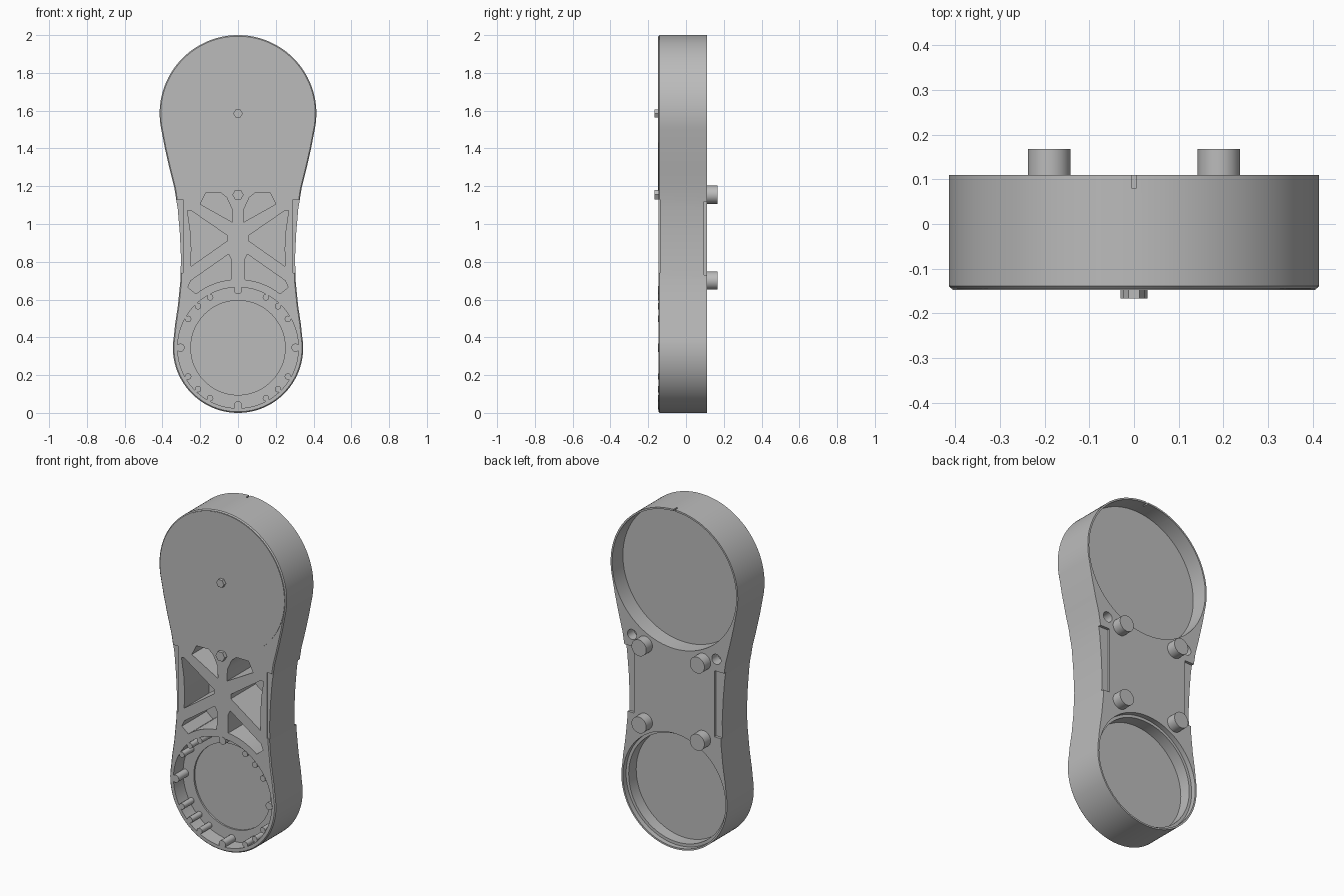
import bpy, bmesh
from math import sin, cos, pi, radians

if "Cube" in bpy.data.objects:
    bpy.data.objects.remove(bpy.data.objects["Cube"])

grey = bpy.data.materials.new("plain_grey")
grey.use_nodes = True
grey.diffuse_color = (0.5, 0.5, 0.5, 1)
grey.node_tree.nodes["Principled BSDF"].inputs["Base Color"].default_value = (0.5, 0.5, 0.5, 1)

FRONT, BACK = -0.145, 0.11
TOP_Z, TOP_R = 1.585, 0.415
LOW_Z, LOW_R = 0.345, 0.345


def arc(x, z, r, start, end, n):
    """Points on an arc in the x-z plane, angles in degrees."""
    return [(x + r * cos(radians(start + (end - start) * i / n)),
             z + r * sin(radians(start + (end - start) * i / n))) for i in range(n + 1)]


def circle(x, z, r, n=64):
    return arc(x, z, r, 0, 360, n)[:-1]


def prism(name, pts, y0, y1, bevel=0):
    """Extrude an x-z profile from y0 to y1, with an optional front chamfer."""
    bm = bmesh.new()
    face = bm.faces.new([bm.verts.new((x, y0, z)) for x, z in pts])
    ext = bmesh.ops.extrude_face_region(bm, geom=[face])
    for v in ext["geom"]:
        if isinstance(v, bmesh.types.BMVert):
            v.co.y = y1
    bmesh.ops.recalc_face_normals(bm, faces=bm.faces)
    if bevel:
        rim = [e for e in bm.edges if all(abs(v.co.y - y0) < 1e-5 for v in e.verts)]
        bmesh.ops.bevel(bm, geom=rim, offset=bevel, segments=1, affect='EDGES')
    mesh = bpy.data.meshes.new(name)
    bm.to_mesh(mesh)
    bm.free()
    mesh.materials.append(grey)
    ob = bpy.data.objects.new(name, mesh)
    bpy.context.collection.objects.link(ob)
    return ob


def activate(ob):
    bpy.ops.object.select_all(action='DESELECT')
    ob.select_set(True)
    bpy.context.view_layer.objects.active = ob


def smooth(ob):
    activate(ob)
    bpy.ops.object.shade_smooth_by_angle(angle=radians(30))


def cut(pts, y0, y1):
    """Subtract a prism from the body."""
    cutter = prism("cutter", pts, y0, y1)
    cutter.hide_render = True
    mod = body.modifiers.new("cut", 'BOOLEAN')
    mod.operation, mod.solver, mod.object = 'DIFFERENCE', 'EXACT', cutter
    activate(body)
    bpy.ops.object.modifier_apply(modifier=mod.name)
    bpy.data.objects.remove(cutter)


def rect(x0, x1, z0, z1):
    return [(x0, z0), (x1, z0), (x1, z1), (x0, z1)]


# Waisted body: two round ends joined by concave flanks
flank = [(0.387, 1.4), (0.362, 1.29), (0.337, 1.19), (0.319, 1.08), (0.308, 0.95),
         (0.302, 0.82), (0.305, 0.7), (0.318, 0.57), (0.333, 0.47)]
outline = (arc(0, TOP_Z, TOP_R, -13, 193, 72)
           + [(-x, z) for x, z in flank]
           + arc(0, LOW_Z, LOW_R, 170, 370, 64)
           + flank[::-1])
body = prism("arm_body", outline, FRONT, BACK, bevel=0.006)

# Round wells in the back
cut(circle(0, TOP_Z, 0.405, 96), 0.01, 0.2)
cut(circle(0, LOW_Z, 0.335, 96), 0.08, 0.2)
cut(circle(0, LOW_Z, 0.318, 96), 0.01, 0.2)
cut([(-0.005, 1.96), (0.005, 1.96), (0.005, 2.1), (-0.005, 2.1)], 0.08, 0.2)

# Ring well in the front, with a shallow centre
cut(circle(0, LOW_Z, 0.32, 96), -0.3, -0.055)
cut(circle(0, LOW_Z, 0.25, 80), -0.3, -0.045)

# Truss pockets, side notches and screw holes, mirrored left and right
side_pocket = [(0.055, 0.912), (0.25, 0.775), (0.247, 0.87), (0.253, 0.97),
               (0.268, 1.07), (0.25, 1.072), (0.055, 0.938)]
upper_pocket = [(0.03, 1.01), (0.2, 1.105), (0.17, 1.165), (0.09, 1.165),
                (0.06, 1.14), (0.032, 1.08)]
lower_pocket = ([(0.05, 0.84), (0.035, 0.81)] + arc(0, LOW_Z, 0.362, 84, 52, 8)
                + [(0.305 - 0.04, 0.665), (0.25, 0.7)])
for s in (1, -1):
    for pocket in (side_pocket, upper_pocket, lower_pocket):
        cut([(s * x, z) for x, z in pocket], -0.3, 0.085)
    cut(rect(s * 0.262, s * 0.5, 0.73, 1.12), 0.094, 0.3)
    cut(rect(s * 0.29, s * 0.5, 0.74, 1.13), -0.3, FRONT + 0.008)
    cut(circle(s * 0.275, 1.19, 0.03, 24), 0.05, 0.3)
smooth(body)

# Thin cover disc on the upper front
smooth(prism("cover_disc", circle(0, TOP_Z, 0.407, 96), FRONT - 0.003, FRONT + 0.01))

# Small hexagonal pins on the front
prism("centre_pin", circle(0, TOP_Z, 0.025, 6), -0.167, FRONT + 0.01)
prism("lower_pin", circle(0, 1.155, 0.03, 6), -0.167, FRONT + 0.01)

# Posts around the ring well
for a in (0, 30, 46, 61, 90, 119, 134, 150, 180, 210, 226, 241, 270, 299, 314, 330):
    r = 0.022 if a % 90 == 0 else 0.017
    smooth(prism("ring_post", circle(0.305 * cos(radians(a)), LOW_Z + 0.305 * sin(radians(a)), r, 16),
                 FRONT - 0.002, -0.05))

# Four round pegs on the back
for x in (-0.19, 0.19):
    for z in (0.7, 1.155):
        smooth(prism("back_peg", circle(x, z, 0.048, 32), BACK - 0.015, 0.168))
